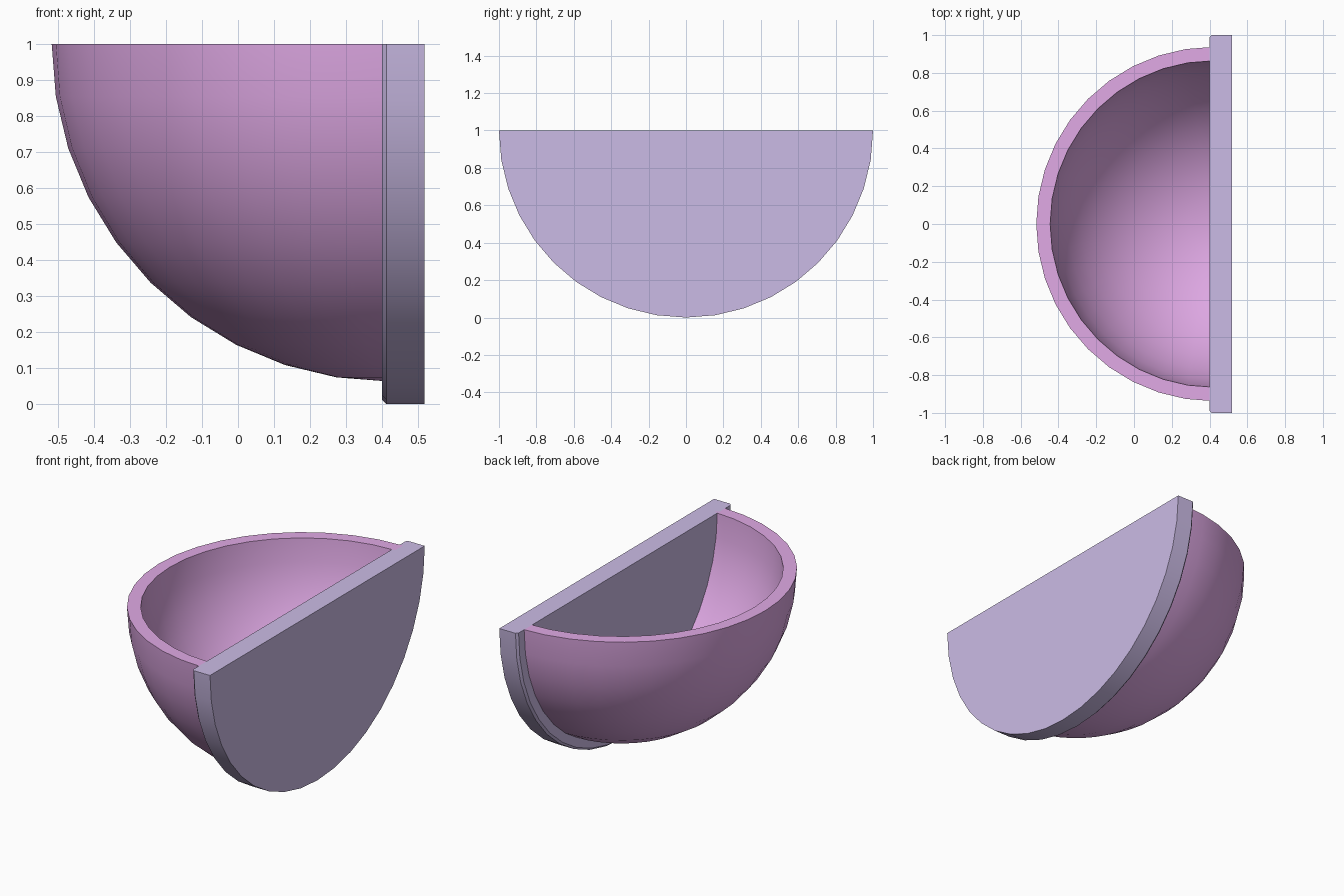
import bpy, bmesh
from math import sin, cos, pi, radians
from mathutils import Vector

if "Cube" in bpy.data.objects:
    bpy.data.objects.remove(bpy.data.objects["Cube"])

SEG = 20  # segments per half circle


def finish(bm, name, color):
    bmesh.ops.recalc_face_normals(bm, faces=bm.faces[:])
    mesh = bpy.data.meshes.new(name)
    bm.to_mesh(mesh)
    bm.free()
    obj = bpy.data.objects.new(name, mesh)
    bpy.context.collection.objects.link(obj)
    mat = bpy.data.materials.new(name + "_color")
    mat.diffuse_color = (*color, 1)
    mat.use_nodes = True
    mat.node_tree.nodes["Principled BSDF"].inputs["Base Color"].default_value = mat.diffuse_color
    mesh.materials.append(mat)
    bpy.ops.object.select_all(action='DESELECT')
    obj.select_set(True)
    bpy.context.view_layer.objects.active = obj
    bpy.ops.object.shade_smooth_by_angle(angle=radians(30))
    return obj


# Back plate: half disc with a fine chamfer on the arc facing the bowl
bm = bmesh.new()
rings = []
for x, r in ((0.40, 0.988), (0.412, 1.0), (0.5175, 1.0)):
    rings.append([bm.verts.new((x, -r * cos(pi * i / SEG), 1 - r * sin(pi * i / SEG)))
                  for i in range(SEG + 1)])
for a, b in zip(rings, rings[1:]):
    for i in range(SEG):
        bm.faces.new((a[i], a[i + 1], b[i + 1], b[i]))
bm.faces.new(rings[0])
bm.faces.new(rings[-1])
bm.faces.new([r[0] for r in rings] + [r[-1] for r in reversed(rings)])
finish(bm, "back_plate", (0.60, 0.50, 0.79))

# Bowl: thick quarter sphere, spun from a wall profile, its cut side set into the plate
CX, OUTER, INNER = 0.42, 0.9375, 0.864
bm = bmesh.new()
half = SEG // 2
arc = [pi / 2 * i / half for i in range(half + 1)]
profile = [(OUTER * sin(a), OUTER * cos(a)) for a in arc]
profile += [(INNER * sin(a), INNER * cos(a)) for a in reversed(arc)]
verts = [bm.verts.new((CX, r, 1 - d)) for r, d in profile]
edges = [bm.edges.new(pair) for pair in zip(verts, verts[1:])]
bmesh.ops.spin(bm, geom=verts + edges, cent=(CX, 0, 1), axis=(0, 0, 1),
               angle=pi, steps=SEG, use_duplicate=False)
bmesh.ops.remove_doubles(bm, verts=bm.verts[:], dist=0.0005)
bmesh.ops.holes_fill(bm, edges=[e for e in bm.edges if e.is_boundary], sides=0)
# keep the bowl on the -x side of the plate
if min(v.co.x for v in bm.verts) > CX - 0.1:
    for v in bm.verts:
        v.co.x = 2 * CX - v.co.x
finish(bm, "bowl", (0.75, 0.40, 0.79))
